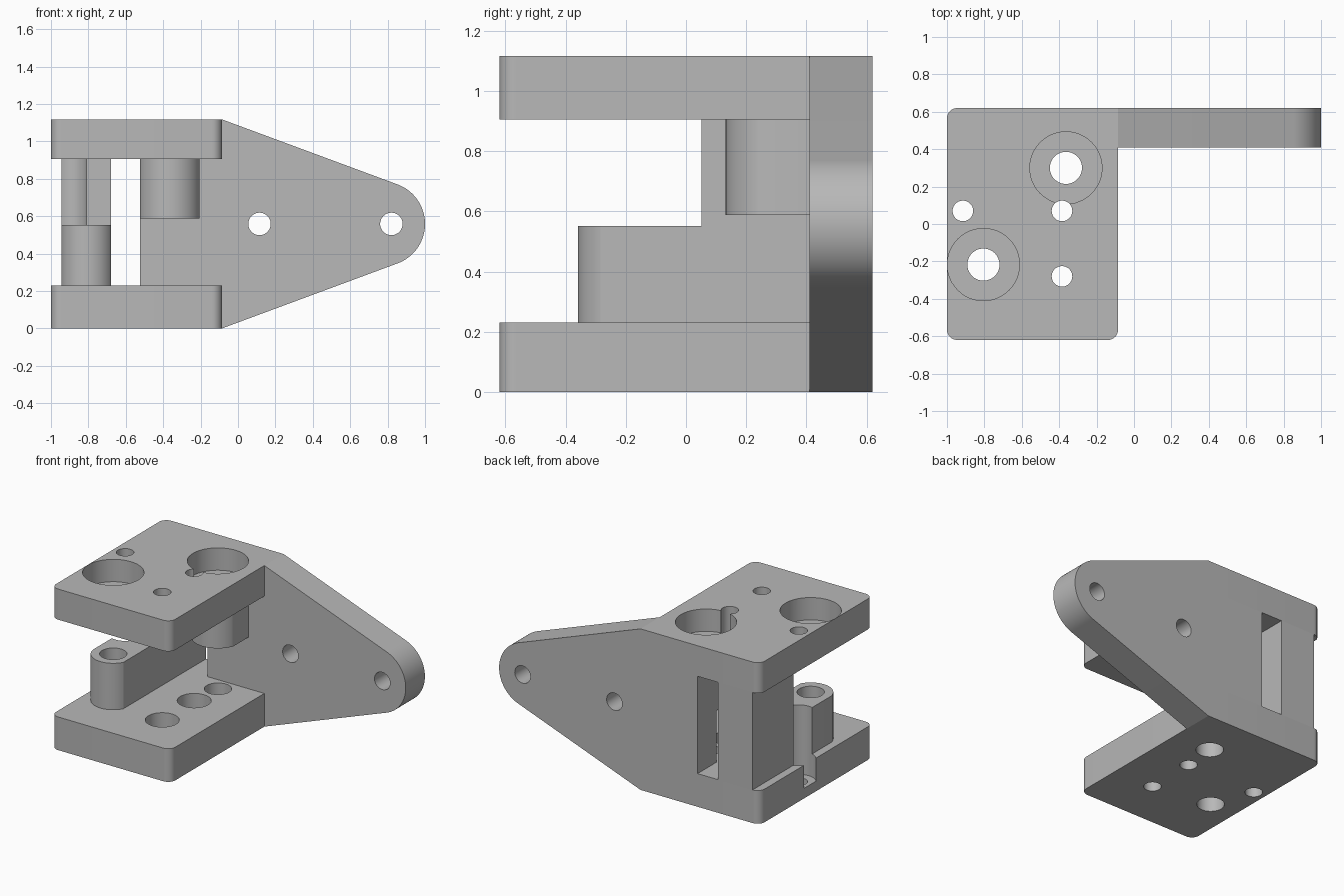
import bpy, bmesh, math
from mathutils import Vector

old = bpy.data.objects.get("Cube")
if old:
    bpy.data.objects.remove(old, do_unlink=True)

grey = bpy.data.materials.new("machined_grey")
grey.use_nodes = True
colour = (0.48, 0.48, 0.48, 1)
grey.diffuse_color = colour
grey.node_tree.nodes["Principled BSDF"].inputs["Base Color"].default_value = colour

# Main dimensions
LEFT, RIGHT, FRONT, BACK = -1.0, -0.085, -0.62, 0.62
PANEL_Y = 0.41
BASE_TOP, TOP_Z, HEIGHT = 0.23, 0.905, 1.117
WALL_L, WALL_R = -0.945, -0.68
SHAFT_A, SHAFT_B = (-0.805, -0.217), (-0.364, 0.30)
SCREWS = [(-0.915, 0.07), (-0.385, 0.07), (-0.385, -0.28)]
BORE, SCREW, HEAD, POCKET = 0.086, 0.055, 0.107, 0.193


def arc(cx, cy, r, a0, a1, n=24):
    return [(cx + r * math.cos(a0 + (a1 - a0) * i / n),
             cy + r * math.sin(a0 + (a1 - a0) * i / n)) for i in range(n + 1)]


def prism(name, pts, lo, hi, along_y=False):
    """Extrude an outline along z, or along y for an x-z outline."""
    bm = bmesh.new()
    place = (lambda u, v: (u, lo, v)) if along_y else (lambda u, v: (u, v, lo))
    face = bm.faces.new([bm.verts.new(place(u, v)) for u, v in pts])
    out = bmesh.ops.extrude_face_region(bm, geom=[face])
    step = Vector((0, hi - lo, 0)) if along_y else Vector((0, 0, hi - lo))
    bmesh.ops.translate(bm, vec=step,
                        verts=[g for g in out["geom"] if isinstance(g, bmesh.types.BMVert)])
    bmesh.ops.recalc_face_normals(bm, faces=bm.faces)
    mesh = bpy.data.meshes.new(name)
    bm.to_mesh(mesh)
    bm.free()
    mesh.materials.append(grey)
    ob = bpy.data.objects.new(name, mesh)
    bpy.context.collection.objects.link(ob)
    return ob


def activate(ob):
    bpy.ops.object.select_all(action='DESELECT')
    ob.select_set(True)
    bpy.context.view_layer.objects.active = ob


def drill(ob, centre, r, lo=-0.2, hi=1.4, along_y=False):
    circle = arc(*centre, r, 0, math.tau, 48)[:-1]
    cutter = prism("drill_cutter", circle, lo, hi, along_y)
    cutter.hide_render = True
    activate(ob)
    mod = ob.modifiers.new("hole", 'BOOLEAN')
    mod.operation, mod.solver, mod.object = 'DIFFERENCE', 'EXACT', cutter
    bpy.ops.object.modifier_apply(modifier=mod.name)
    bpy.data.objects.remove(cutter, do_unlink=True)


def rect(x0, x1, y0, y1):
    return [(x0, y0), (x1, y0), (x1, y1), (x0, y1)]


def round_nose(x0, x1, centre, r, y_back):
    """Outline of a block whose front end is an arc trimmed to x0..x1."""
    cx, cy = centre
    a0 = math.pi + math.acos(min(1, (cx - x0) / r))
    a1 = math.tau - math.acos(min(1, (x1 - cx) / r))
    return arc(cx, cy, r, a0, a1, 32) + [(x1, y_back), (x0, y_back)]


# Base and top plates: three rounded corners, square where the arm joins
R = 0.055
plate = (arc(LEFT + R, FRONT + R, R, math.pi, 1.5 * math.pi, 10)
         + arc(RIGHT - R, FRONT + R, R, 1.5 * math.pi, math.tau, 10)
         + [(RIGHT, BACK)]
         + arc(LEFT + R, BACK - R, R, 0.5 * math.pi, math.pi, 10))
base = prism("base_plate", plate, 0, BASE_TOP)
top = prism("top_plate", plate, TOP_Z, HEIGHT)
for c in (SHAFT_A, SHAFT_B):
    drill(base, c, BORE)
    drill(top, c, BORE)
    drill(top, c, POCKET, lo=0.962)
for c in SCREWS:
    drill(base, c, SCREW)
    drill(base, c, HEAD, lo=0.07)
    drill(top, c, SCREW)

# Side wall: low part with rounded bearing post, tall part behind it
low = prism("post_wall", round_nose(WALL_L, WALL_R, SHAFT_A, 0.142, BACK), BASE_TOP, 0.552)
tall = prism("side_wall", rect(WALL_L, WALL_R, 0.052, BACK), 0.552, TOP_Z)
drill(low, SHAFT_A, BORE)
for ob in (low, tall):
    drill(ob, SCREWS[0], HEAD)

# Back panel beside the open slot, and the hanging bearing boss
panel = prism("back_panel", rect(-0.523, RIGHT, PANEL_Y, BACK), BASE_TOP, TOP_Z)
boss = prism("hanging_boss", round_nose(-0.523, -0.206, SHAFT_B, 0.168, PANEL_Y), 0.588, TOP_Z)
drill(boss, SHAFT_B, BORE)

# Tapered arm: straight edges tangent to a round tip
tip_r, mid = 0.225, HEIGHT / 2
tip_x = 1 - tip_r
reach = math.hypot(tip_x - RIGHT, mid)
slope = math.atan2(mid, tip_x - RIGHT) - math.asin(tip_r / reach)
swing = math.pi / 2 - slope
arm = prism("tapered_arm", [(RIGHT, HEIGHT), (RIGHT, 0)]
            + arc(tip_x, mid, tip_r, -swing, swing, 40), PANEL_Y, BACK, along_y=True)
for x in (0.115, 0.82):
    drill(arm, (x, mid), 0.06, along_y=True)

# Smooth round faces, sharp edges
for ob in (base, top, low, tall, panel, boss, arm):
    activate(ob)
    bpy.ops.object.shade_smooth_by_angle(angle=math.radians(30))
